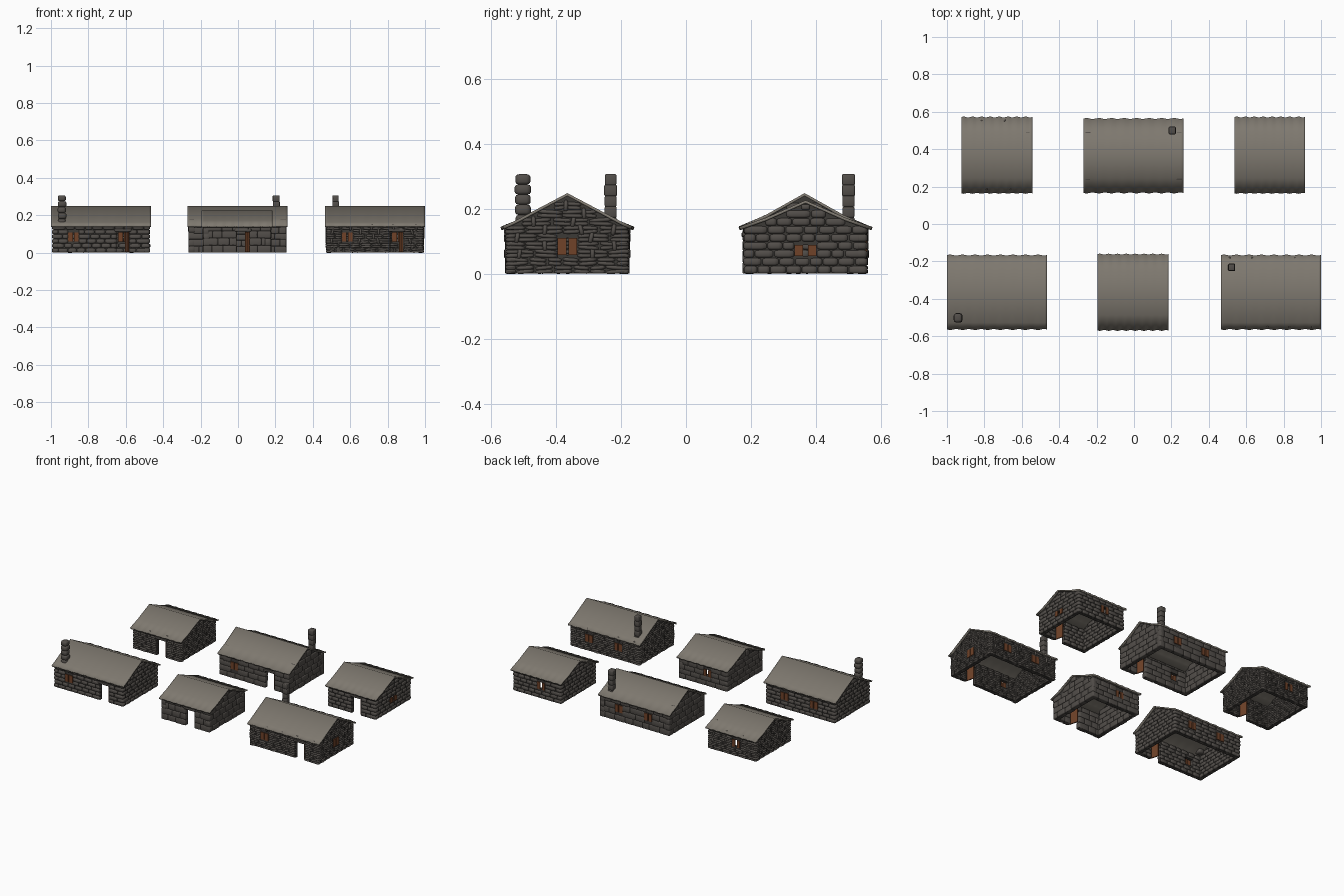
import bpy, bmesh, math, random
from mathutils import Matrix, Vector

if "Cube" in bpy.data.objects:
    bpy.data.objects.remove(bpy.data.objects["Cube"])

random.seed(4)
rnd = random.uniform


def material(name, rgb):
    m = bpy.data.materials.new(name)
    m.diffuse_color = (*rgb, 1)
    m.use_nodes = True
    m.node_tree.nodes["Principled BSDF"].inputs["Base Color"].default_value = m.diffuse_color
    return m


STONE = material("dark_stone", (0.085, 0.076, 0.068))
MORTAR = material("mortar", (0.045, 0.041, 0.037))
THATCH = material("grey_thatch", (0.21, 0.19, 0.16))
TIMBER = material("brown_timber", (0.16, 0.055, 0.022))


def template(bevel, segments):
    """Unit cube, optionally rounded, as (verts, faces)."""
    bm = bmesh.new()
    bmesh.ops.create_cube(bm, size=1)
    if bevel:
        bmesh.ops.bevel(bm, geom=bm.edges[:], offset=bevel, segments=segments,
                        profile=0.5, affect='EDGES')
    bm.verts.index_update()
    data = ([v.co.copy() for v in bm.verts], [[v.index for v in f.verts] for f in bm.faces])
    bm.free()
    return data


BOX = template(0, 1)
SHAPES = {"cobble": template(0.27, 2), "block": template(0.13, 2), "slate": template(0.22, 1)}


class Part:
    """Collects transformed pieces into one mesh object."""
    def __init__(self):
        self.v, self.f = [], []

    def add(self, shape, frame, centre, size, tilt=0.0):
        m = (frame @ Matrix.Translation(centre) @ Matrix.Rotation(tilt, 4, 'Y')
             @ Matrix.Diagonal((*size, 1)))
        n = len(self.v)
        self.v += [m @ c for c in shape[0]]
        self.f += [[i + n for i in f] for f in shape[1]]

    def finish(self, name, mat, smooth=False):
        me = bpy.data.meshes.new(name)
        me.from_pydata(self.v, [], self.f)
        me.materials.append(mat)
        if smooth:
            me.shade_smooth()
        ob = bpy.data.objects.new(name, me)
        bpy.context.collection.objects.link(ob)
        return ob


THICK = 0.034


def spans(a, b, z0, z1, holes):
    """Parts of the course a..b that are not cut by an opening."""
    out = []
    for u0, u1, h0, h1 in sorted(holes):
        if h0 < z1 - 0.006 and h1 > z0 + 0.006:
            out.append((a, u0))
            a = u1
    out.append((a, b))
    return [s for s in out if s[1] - s[0] > 0.008]


def lay_stones(part, frame, style, half_at, top, holes):
    shape, z, row = SHAPES[style], 0.0, 0
    while z < top - 0.008:
        h = {"cobble": 0.0245, "block": rnd(0.031, 0.04), "slate": 0.0245}[style]
        if top - z - h < 0.008:
            h = top - z
        half = half_at(z + h * 0.8)
        if half < 0.012:
            break
        for a, b in spans(-half, half, z, z + h, holes):
            pitch = {"cobble": 0.05, "block": 0.068, "slate": 0.056}[style]
            n = max(1, round((b - a) / pitch))
            w = (b - a) / n
            # staggered joints with a little variation
            shift = w * (0.25 if row % 2 else -0.25)
            cuts = [a] + [a + w * i + shift + rnd(-.15, .15) * w for i in range(1, n)] + [b]
            for i in range(n):
                c, d = cuts[i], cuts[i + 1]
                y = THICK / 2 + rnd(-.002, .002)
                if style == "slate":
                    for k in (0.27, 0.75):
                        part.add(shape, frame, ((c + d) / 2, y, z + h * k),
                                 (d - c, THICK, h * 0.5), rnd(-.1, .1) if n > 1 else 0)
                    if i and (i + row) % 2 and h < z:
                        part.add(shape, frame, (c, y - 0.003, z + h / 2),
                                 (0.013, THICK, min(h * 1.5, 0.036)), rnd(-.3, .3))
                else:
                    part.add(shape, frame, ((c + d) / 2, y, z + h / 2),
                             ((d - c) * 1.01, THICK, h * 1.0))
        z += h
        row += 1


def lay_core(part, frame, half, top, holes):
    y, t = THICK / 2, THICK - 0.012

    def slab(a, b, z0, z1):
        if b - a > 0.001 and z1 - z0 > 0.001:
            part.add(BOX, frame, ((a + b) / 2, y, (z0 + z1) / 2), (b - a, t, z1 - z0))
    a = -half
    for u0, u1, z0, z1 in sorted(holes):
        slab(a, u0, 0, top)
        slab(u0, u1, 0, z0)
        slab(u0, u1, z1, top)
        a = u1
    slab(a, half, 0, top)


def gable_core(part, frame, half, z0, z1):
    n = len(part.v)
    for y in (0.006, THICK - 0.006):
        part.v += [frame @ Vector(p) for p in ((-half, y, z0), (half, y, z0), (0, y, z1))]
    part.f += [[n + i for i in f] for f in
               ((0, 1, 2), (5, 4, 3), (0, 3, 4, 1), (1, 4, 5, 2), (2, 5, 3, 0))]


def roof(name, cx, cy, half_x, half_y, eave, ridge, kink):
    """Thin two-slope roof with flared, gently scalloped eaves, smooth all round."""
    part, n = Part(), 40
    kz = eave + (ridge - eave) * (1 - kink) * 0.86
    prof = [(-1, eave), (-kink, kz), (0, ridge), (kink, kz), (1, eave)]
    t = 0.009
    loop = prof + [(y * 0.985, z - t) for y, z in reversed(prof)]
    for i in range(n + 1):
        x = cx - half_x + 2 * half_x * i / n
        wave = 0.0025 * math.sin(i * math.tau / 5)
        for y, z in loop:
            part.v.append((x, cy + y * half_y + (math.copysign(wave, y) if wave > 0 else
                           -math.copysign(wave, y)) * (abs(y) > 0.9) - 0.001 * y, z))
    m = len(loop)
    for i in range(n):
        for j in range(m):
            k = (j + 1) % m
            part.f.append([i * m + j, i * m + k, (i + 1) * m + k, (i + 1) * m + j])
    for j in range(4):  # end caps
        q = [j, j + 1, m - 2 - j, m - 1 - j]
        part.f += [q[::-1], [n * m + i for i in q]]
    ob = part.finish(name, THATCH, True)
    bm = bmesh.new()
    bm.from_mesh(ob.data)
    bmesh.ops.recalc_face_normals(bm, faces=bm.faces[:])
    bm.to_mesh(ob.data)
    bm.free()


def house(tag, cx, cy, large, style, chimney=None, right_window=None, kink=0.82):
    half_x, half_y = (0.261, 0.19) if large else (0.182, 0.19)
    ridge, eave = (0.248, 0.146) if large else (0.226, 0.144)
    roof_y = 0.2 if large else 0.205
    slope = (ridge - eave) / roof_y
    top = eave + 0.002
    door_u = 0.117 if large else 0.032
    door = (door_u - 0.034, door_u + 0.034, 0.0, 0.115)

    def window(u, z0=0.06, z1=0.108):
        return (u - 0.028, u + 0.028, z0, z1)
    # openings per wall: front, right, back, left
    windows = [[window(-0.148)] if large else [],
               [right_window] if right_window else [],
               [window(-0.12), window(0.1)] if large else [window(0.03)], []]
    stones, core, shutters, leaf = Part(), Part(), Part(), Part()
    for k in range(4):
        side = k % 2
        half, dist = (half_y, half_x) if side else (half_x, half_y)
        frame = (Matrix.Translation((cx, cy, 0)) @ Matrix.Rotation(k * math.pi / 2, 4, 'Z')
                 @ Matrix.Translation((0, -dist, 0)))
        holes = windows[k] + ([door] if k == 0 else [])
        if side:
            lay_stones(stones, frame, style,
                       lambda z: min(half, (ridge - 0.01 - z) / slope), ridge - 0.012, holes)
            gable_core(core, frame, half - 0.008, top - 0.006, ridge - 0.008)
        else:
            lay_stones(stones, frame, style, lambda z: half, top, holes)
        lay_core(core, frame, half - 0.008, top - 0.006, holes)
        # paired shutters
        gap = 0.003 if large else 0.008
        for u0, u1, z0, z1 in windows[k]:
            w = (u1 - u0) / 2 - gap
            for s in (-1, 1):
                shutters.add(BOX, frame, ((u0 + u1) / 2 + s * (gap + w / 2), 0.005,
                                          (z0 + z1) / 2), (w, 0.008, z1 - z0))
        # door leaf swung inwards on its right-hand hinge
        if k == 0:
            swing = (frame @ Matrix.Translation((door[1] - 0.004, 0.012, 0))
                     @ Matrix.Rotation(-math.radians(76), 4, 'Z'))
            leaf.add(BOX, swing, (-0.031, 0, 0.056), (0.062, 0.007, 0.108))
            stones.add(SHAPES["block"], frame, (door_u, 0.014, 0.12), (0.09, 0.036, 0.014))
    stones.finish(tag + "_wall_stones", STONE, True)
    core.finish(tag + "_wall_core", MORTAR)
    leaf.finish(tag + "_door", TIMBER)
    if shutters.v:
        shutters.finish(tag + "_shutters", TIMBER)
    roof(tag + "_roof", cx, cy, half_x + 0.007, roof_y, eave, ridge, kink)
    if chimney:
        x, y, w, shape, z0 = chimney
        stack, n = Part(), 5
        h = (0.306 - z0) / n
        for i in range(n):
            s = w * rnd(0.9, 1.08)
            stack.add(SHAPES[shape], Matrix(), (x + rnd(-.001, .001), y, z0 + h * (i + 0.5)),
                      (s * 0.92, s, h * 1.04))
        stack.finish(tag + "_chimney", STONE, True)


# front row
house("front_left_house", -0.732, -0.365, True, "cobble", (-0.941, -0.502, 0.047, "cobble", 0.15))
house("front_middle_house", -0.005, -0.365, False, "block", kink=0.6)
house("front_right_house", 0.732, -0.365, True, "slate", (0.522, -0.232, 0.037, "block", 0.14),
      right_window=(-0.03, 0.03, 0.058, 0.11))
# back row
house("back_left_house", -0.733, 0.368, False, "slate", kink=0.6)
house("back_middle_house", -0.003, 0.365, True, "block", (0.205, 0.5, 0.038, "block", 0.14), kink=0.6)
house("back_right_house", 0.726, 0.368, False, "cobble",
      right_window=(-0.034, 0.034, 0.055, 0.088), kink=0.6)
